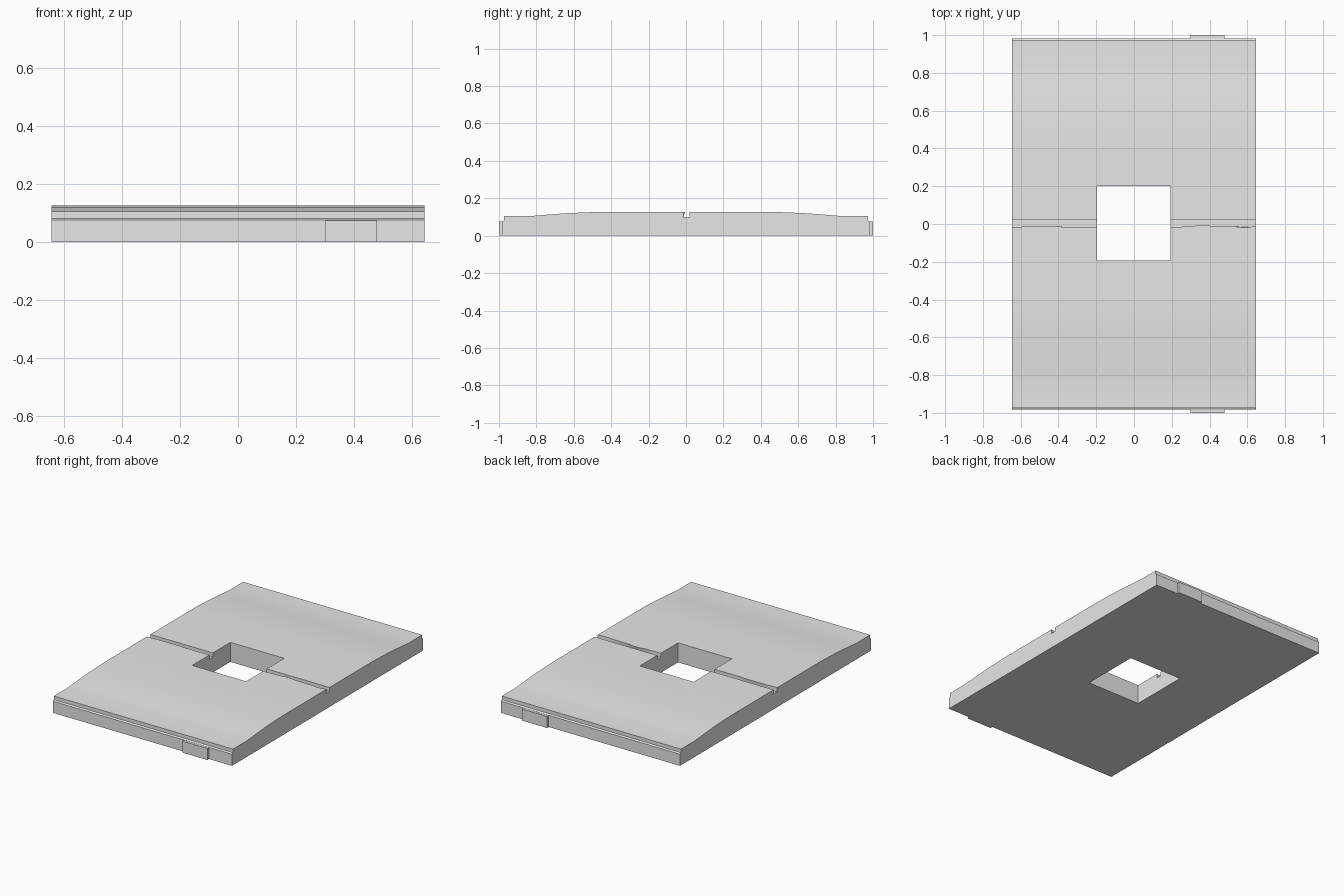
import bpy, bmesh, random

random.seed(4)
if "Cube" in bpy.data.objects:
    bpy.data.objects.remove(bpy.data.objects["Cube"], do_unlink=True)

grey = bpy.data.materials.new("plain grey")
grey.use_nodes = True
grey.diffuse_color = (0.8, 0.8, 0.8, 1)
grey.node_tree.nodes["Principled BSDF"].inputs["Base Color"].default_value = (0.8, 0.8, 0.8, 1)

HALF_WIDTH = 0.645


def add_object(name, bm):
    bmesh.ops.recalc_face_normals(bm, faces=bm.faces)
    mesh = bpy.data.meshes.new(name)
    bm.to_mesh(mesh)
    bm.free()
    obj = bpy.data.objects.new(name, mesh)
    bpy.context.collection.objects.link(obj)
    mesh.materials.append(grey)
    return obj


def box(name, low, high):
    bm = bmesh.new()
    bmesh.ops.create_cube(bm, size=1)
    for v in bm.verts:
        for i in range(3):
            v.co[i] = low[i] if v.co[i] < 0 else high[i]
    return add_object(name, bm)


# Half profile (distance from centre, height): stepped edge, then a gentle crown
half = [(0.983, 0), (0.983, 0.076), (0.973, 0.082), (0.973, 0.105),
        (0.83, 0.105), (0.78, 0.109), (0.71, 0.115), (0.62, 0.121),
        (0.50, 0.126), (0.40, 0.127)]


def section(lip):
    front = [(-y, z) for y, z in half]
    groove = [(lip, 0.127), (-0.015, 0.10), (0.02, 0.10), (0.02, 0.127)]
    return front + groove + half[::-1]


# Slab: sections lofted across the width, with a chipped front lip on the groove
bm = bmesh.new()
steps = 34
rings = []
lip = -0.014
for i in range(steps + 1):
    if random.random() < 0.6:
        lip = random.uniform(-0.018, -0.004)
    x = HALF_WIDTH * (2 * i / steps - 1)
    rings.append([bm.verts.new((x, y, z)) for y, z in section(lip)])
for a, b in zip(rings, rings[1:]):
    for j in range(len(a)):
        k = (j + 1) % len(a)
        bm.faces.new((a[j], a[k], b[k], b[j]))
bm.faces.new(rings[0])
bm.faces.new(rings[-1])
slab = add_object("slab", bm)

# Square opening through the middle
cutter = box("opening_cutter", (-0.195, -0.193, -0.2), (0.193, 0.2, 0.4))
cutter.hide_render = True
cut = slab.modifiers.new("opening", "BOOLEAN")
cut.operation = "DIFFERENCE"
cut.solver = "EXACT"
cut.object = cutter
bpy.context.view_layer.objects.active = slab
slab.select_set(True)
bpy.ops.object.modifier_apply(modifier=cut.name)
bpy.data.objects.remove(cutter, do_unlink=True)
bpy.ops.object.shade_smooth_by_angle(angle=0.35)

# Small tabs on both ends
for name, inner, outer in (("front_tab", -0.97, -1), ("back_tab", 0.97, 1)):
    box(name, (0.3, min(inner, outer), 0), (0.48, max(inner, outer), 0.075))
